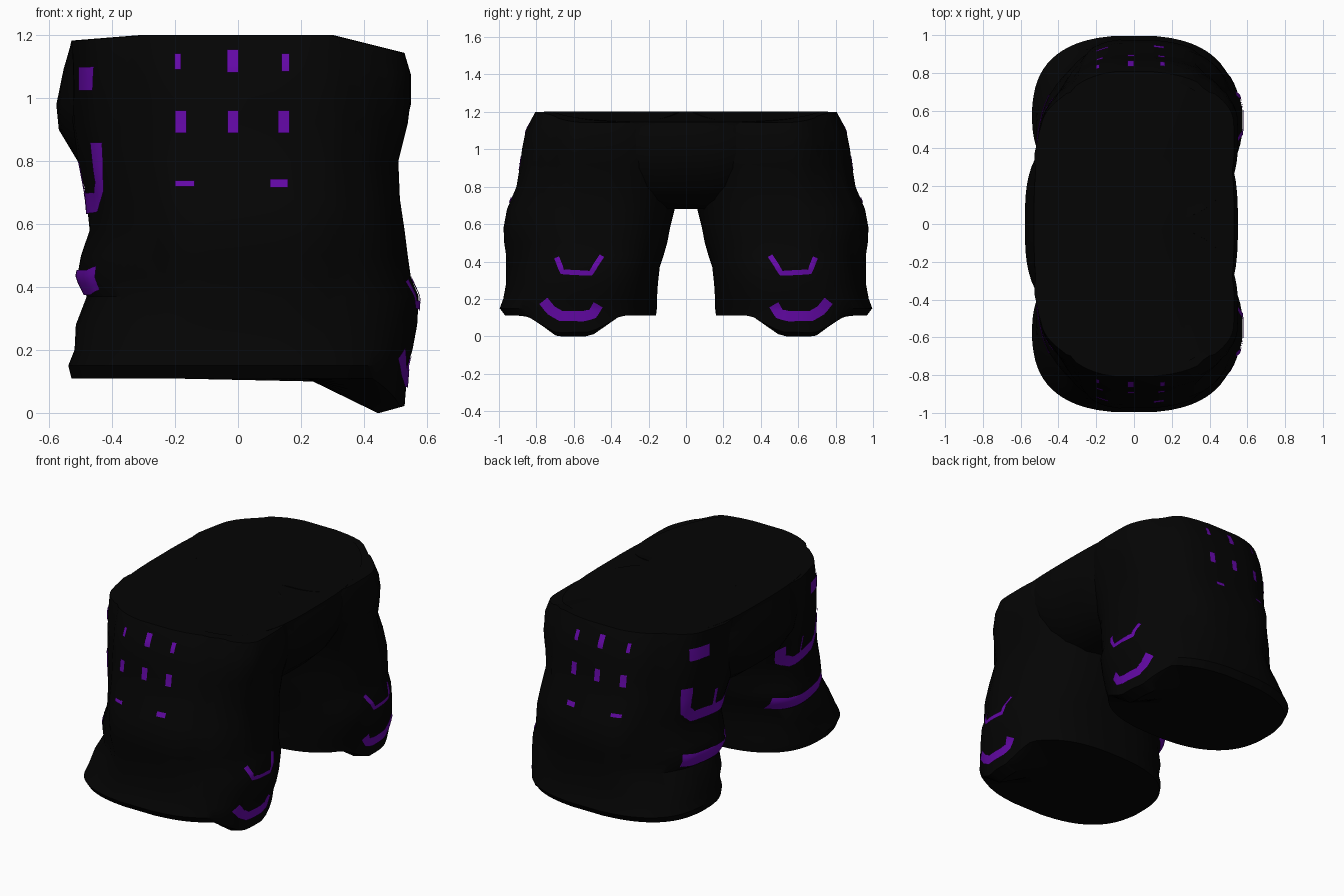
import bpy, bmesh, math
from mathutils import Vector
from mathutils.bvhtree import BVHTree

if "Cube" in bpy.data.objects:
    bpy.data.objects.remove(bpy.data.objects["Cube"])


def material(name, rgb):
    m = bpy.data.materials.new(name)
    m.diffuse_color = (*rgb, 1)
    m.use_nodes = True
    m.node_tree.nodes["Principled BSDF"].inputs["Base Color"].default_value = m.diffuse_color
    return m


BLACK = material("black cloth", (0.0013, 0.0013, 0.0013))
PURPLE = material("purple trim", (0.125, 0.0025, 0.38))
SEG = 64


def clamp(t):
    return max(0.0, min(1.0, t))


def ring(z, x0, x1, y0, y1, n_in, n_out):
    # rounded-box outline at one height, with separate roundness on the two y halves
    cx, cy, a, b = (x0 + x1) / 2, (y0 + y1) / 2, (x1 - x0) / 2, (y1 - y0) / 2
    pts = []
    for i in range(SEG):
        t = 2 * math.pi * (i + 0.5) / SEG
        c, s = math.cos(t), math.sin(t)
        n = n_out if s > 0 else n_in
        pts.append(Vector((cx + a * math.copysign(abs(c) ** (2 / n), c),
                           cy + b * math.copysign(abs(s) ** (2 / n), s), z)))
    return pts


def shrink(pts, f):
    c = sum(pts, Vector()) / len(pts)
    return [c + (p - c) * f for p in pts]


def loft(rings, shape):
    # skin the rings, with extra inner rings on both end caps
    first, last = rings[0], rings[-1]
    rings = [shrink(first, 0.45), shrink(first, 0.85)] + rings + [shrink(last, 0.5)]
    bm = bmesh.new()
    rows = [[bm.verts.new(shape(p)) for p in r] for r in rings]
    for r, q in zip(rows, rows[1:]):
        for i in range(SEG):
            j = (i + 1) % SEG
            bm.faces.new((r[i], r[j], q[j], q[i]))
    bm.faces.new(rows[0][::-1])
    bm.faces.new(rows[-1])
    bmesh.ops.recalc_face_normals(bm, faces=bm.faces)
    return bm


def add(name, bm, mat, mirror=False):
    me = bpy.data.meshes.new(name)
    bm.to_mesh(me)
    ob = bpy.data.objects.new(name, me)
    bpy.context.collection.objects.link(ob)
    me.materials.append(mat)
    if mirror:
        mod = ob.modifiers.new("mirror", 'MIRROR')
        mod.use_axis = (False, True, False)
        mod.use_mirror_merge = False
    bpy.ops.object.select_all(action='DESELECT')
    ob.select_set(True)
    bpy.context.view_layer.objects.active = ob
    bpy.ops.object.shade_smooth_by_angle(angle=math.radians(35))
    return ob


def waist_slope(p):
    # waist opening dips towards both x ends
    p.z -= (max(0, p.x - 0.3) * 0.25 + max(0, -p.x - 0.3) * 0.08) * clamp((p.z - 1.05) / 0.13)
    return p


def leg_shape(p):
    if p.y > 0.55:
        # bowed outer face with a raised panel
        p.y -= 0.33 * p.x * p.x * clamp((p.y - 0.55) / 0.2)
        w = 0.27 + 0.09 * clamp((p.z - 0.4) / 0.3)
        if p.z > 0.36 and abs(p.x + 0.01) > w and p.y > 0.7:
            p.y -= 0.015
    # slanted rear corner above the hem
    p.x += 0.22 * max(0, p.y - 0.36) * clamp((-p.x - 0.1) / 0.35) * clamp((p.z - 0.2) / 0.2)
    # knee flap hanging below the hem
    if p.z < 0.12:
        p.z -= (0.11 * clamp((p.x - 0.22) / 0.2) * clamp((0.25 - abs(p.y - 0.6)) / 0.16)
                * (1 - 2.5 * max(0, p.x - 0.45)))
    return waist_slope(p)


# trouser leg: z, x min, x max, inner y, outer y
LEG = [(0.11, -.53, .53, .16, .97), (0.15, -.54, .54, .155, 1.0), (0.2, -.52, .555, .155, .98),
       (0.28, -.53, .57, .15, .965), (0.37, -.505, .575, .14, .965), (0.43, -.535, .55, .12, .965),
       (0.5, -.52, .54, .10, .975), (0.58, -.49, .53, .085, .978), (0.68, -.495, .515, .06, .96),
       (0.8, -.515, .51, .02, .91), (0.92, -.53, .54, .0, .89), (1.0, -.53, .55, .0, .88),
       (1.1, -.53, .55, .0, .86), (1.2, -.53, .53, .0, .81)]
leg = loft([ring(*r, 2.5, 3.7) for r in LEG], leg_shape)
add("trouser_legs", leg, BLACK, True)

# hips joining the legs: z, x min, x max, half depth
HIPS = [(0.68, -.28, .28, .3), (0.73, -.42, .40, .38), (0.8, -.51, .47, .45), (0.9, -.57, .53, .5),
        (0.98, -.578, .55, .54), (1.1, -.555, .55, .58), (1.18, -.535, .535, .6), (1.202, -.53, .53, .77)]
add("hips", loft([ring(z, a, b, -y, y, 3, 3) for z, a, b, y in HIPS], waist_slope), BLACK)

# painted marks projected on the leg
tree = BVHTree.FromBMesh(leg)


def mark(name, side, path, width):
    out = {"outer": Vector((0, 1, 0)), "right": Vector((1, 0, 0)), "left": Vector((-1, 0, 0))}[side]
    pts = [Vector(p) for p in path]
    line = []
    for a, b in zip(pts, pts[1:]):
        k = max(2, int((b - a).length / 0.012))
        line += [a.lerp(b, i / k) for i in range(k)]
    line.append(pts[-1])
    bm = bmesh.new()
    rows = []
    for i, p in enumerate(line):
        d = (line[min(i + 2, len(line) - 1)] - line[max(i - 2, 0)]).normalized()
        nrm = Vector((-d.y, d.x))
        row = []
        for s in (-.5, -.25, 0, .25, .5):
            u, z = p + nrm * width * s
            o = Vector((u, 0, z)) if side == "outer" else Vector((0, u, z))
            hit, n, _, _ = tree.ray_cast(o + out * 3, -out)
            row.append(bm.verts.new(hit + n * 0.006) if hit else None)
        rows.append(row)
    for r, q in zip(rows, rows[1:]):
        for i in range(4):
            vs = (r[i], r[i + 1], q[i + 1], q[i])
            if None not in vs:
                f = bm.faces.new(vs)
                f.normal_update()
                if f.normal.dot(out) < 0:
                    f.normal_flip()
    add(name, bm, PURPLE, True)


# small dashes on the outer panels: x, z, width, height
for i, (x, z, w, h) in enumerate([
        (-.19, 1.115, .02, .05), (-.017, 1.117, .036, .072), (.15, 1.112, .025, .055),
        (-.18, .925, .036, .072), (-.016, .925, .036, .072), (.145, .925, .036, .072),
        (-.168, .727, .06, .02), (.13, .727, .055, .027)]):
    mark("panel_dash_%d" % i, "outer", [(x, z - h / 2), (x, z + h / 2)], w)

# curved stripes on the knee side
mark("knee_stripe_upper", "right", [(.45, .43), (.51, .337), (.66, .345), (.69, .42)], .027)
mark("knee_stripe_lower", "right", [(.47, .17), (.5, .12), (.55, .108), (.67, .11), (.72, .14), (.76, .19)], .055)

# marks on the rear side of the legs
mark("rear_patch", "left", [(.555, 1.025), (.555, 1.1)], .13)
mark("rear_hook", "left", [(.25, .78), (.27, .70), (.34, .665), (.58, .67), (.63, .72), (.63, .86)], .065)
mark("rear_hook_prong", "left", [(.42, .68), (.42, .8)], .025)
mark("rear_band", "left", [(.23, .43), (.3, .415), (.6, .415), (.68, .43)], .075)
